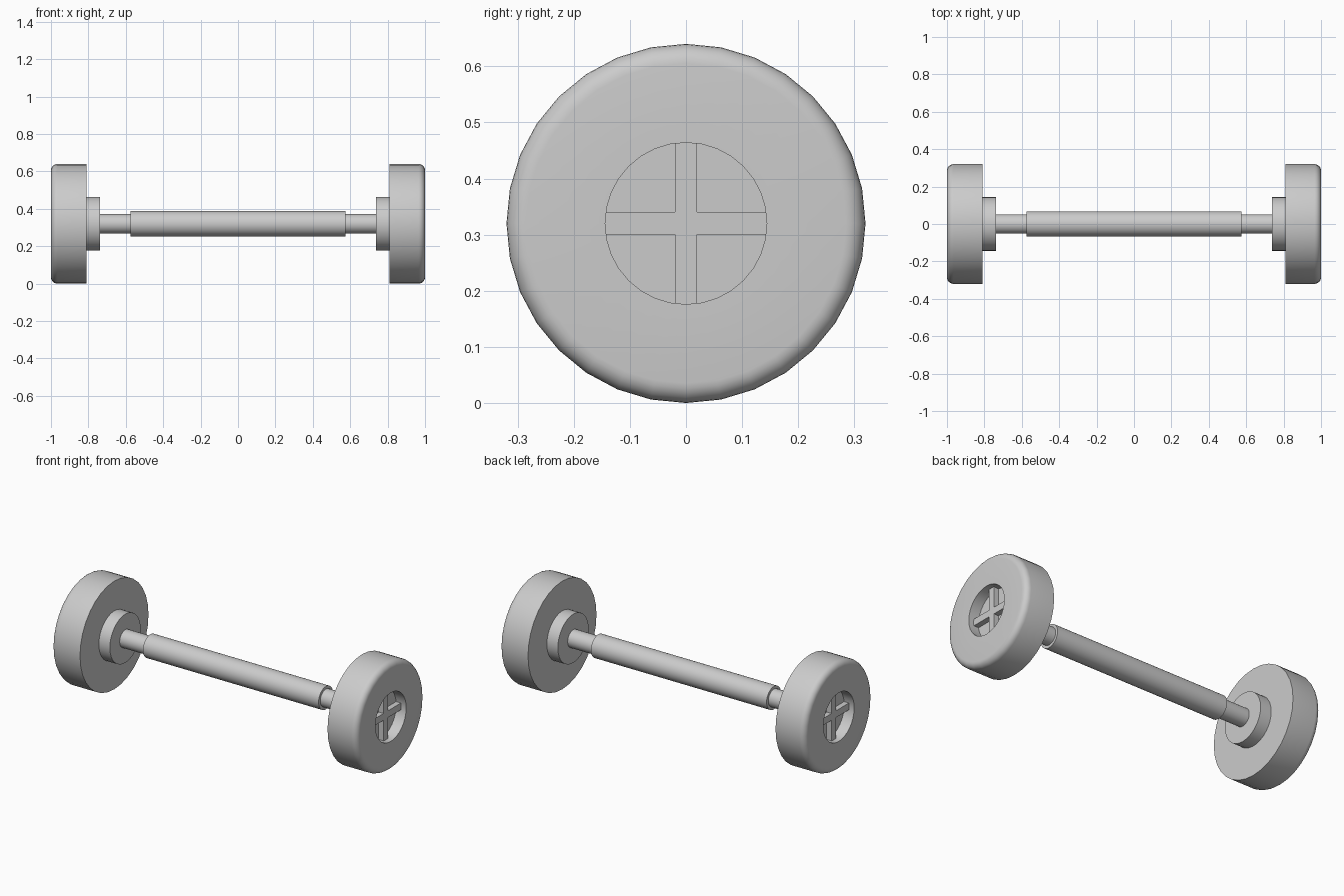
import bpy
import bmesh
import math
from mathutils import Matrix, Vector

cube = bpy.data.objects.get("Cube")
if cube:
    bpy.data.objects.remove(cube, do_unlink=True)

SIDES = 32
AXIS_Z = 0.32      # height of the bar's centre line
WHEEL_R = 0.32
HUB_R = 0.144
ROUND = 0.035      # rounding of the outer rim

grey = bpy.data.materials.new("plain grey")
grey.use_nodes = True
colour = (0.6, 0.6, 0.6, 1)
grey.diffuse_color = colour
grey.node_tree.nodes["Principled BSDF"].inputs["Base Color"].default_value = colour


def finish(name, bm):
    """Turn a bmesh into a shaded object on the bar's centre line."""
    bmesh.ops.remove_doubles(bm, verts=bm.verts, dist=1e-5)
    bmesh.ops.recalc_face_normals(bm, faces=bm.faces)
    mesh = bpy.data.meshes.new(name)
    bm.to_mesh(mesh)
    bm.free()
    mesh.materials.append(grey)
    obj = bpy.data.objects.new(name, mesh)
    obj.location.z = AXIS_Z
    bpy.context.collection.objects.link(obj)
    bpy.ops.object.select_all(action="DESELECT")
    obj.select_set(True)
    bpy.context.view_layer.objects.active = obj
    bpy.ops.object.shade_smooth_by_angle(angle=math.radians(35))
    return obj


def lathe(name, profile, side=1):
    """Spin a profile of (x, radius) points around the x axis."""
    bm = bmesh.new()
    verts = [bm.verts.new((side * x, 0, r)) for x, r in profile]
    edges = [bm.edges.new(pair) for pair in zip(verts, verts[1:])]
    bmesh.ops.spin(bm, geom=verts + edges, cent=(0, 0, 0), axis=(1, 0, 0),
                   angle=math.tau, steps=SIDES)
    return finish(name, bm)


def cylinder(name, x0, x1, radius, side=1):
    return lathe(name, [(x0, 0), (x0, radius), (x1, radius), (x1, 0)], side)


def cross(name, x0, x1, half_width, reach, side):
    """Extrude a plus-shaped outline along x."""
    bm = bmesh.new()
    w, r = half_width, reach
    arm = [Vector((side * x0, w, w)), Vector((side * x0, r, w)),
           Vector((side * x0, r, -w))]
    outline = []
    for turn in range(4):
        rot = Matrix.Rotation(-turn * math.pi / 2, 3, "X")
        outline += [bm.verts.new(rot @ p) for p in arm]
    face = bm.faces.new(outline)
    grown = bmesh.ops.extrude_face_region(bm, geom=[face])["geom"]
    moved = [g for g in grown if isinstance(g, bmesh.types.BMVert)]
    bmesh.ops.translate(bm, verts=moved, vec=(side * (x1 - x0), 0, 0))
    return finish(name, bm)


# Bar and its thicker grip sleeve
cylinder("bar", -0.75, 0.75, 0.052)
cylinder("grip_sleeve", -0.575, 0.575, 0.068)

# Rounded outer rim of the wheel, from the outer face to the tread
rim = []
for i in range(7):
    a = math.pi / 2 * i / 6
    rim.append((1 - ROUND + ROUND * math.cos(a),
                WHEEL_R - ROUND + ROUND * math.sin(a)))

# Wheel with a recessed outer face, collar and cross on each end
for label, side in (("left", 1), ("right", -1)):
    lathe(label + "_wheel",
          [(0.935, 0), (0.935, HUB_R), (1, HUB_R)] + rim
          + [(0.81, WHEEL_R), (0.81, 0)], side)
    cylinder(label + "_collar", 0.738, 0.815, HUB_R, side)
    cross(label + "_hub_cross", 0.93, 0.967, 0.02, HUB_R, side)
